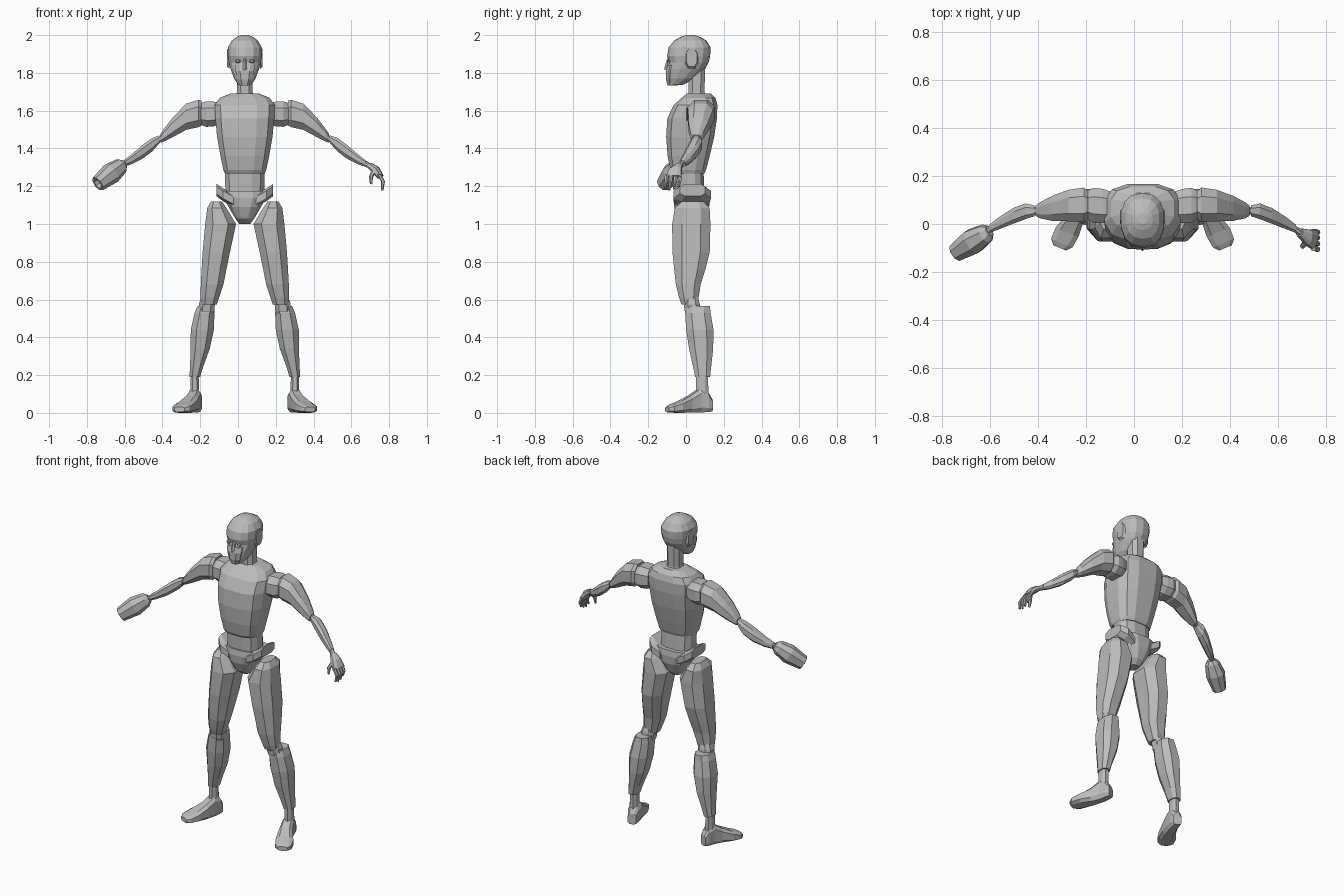
import bpy, bmesh, math
from mathutils import Vector

CX = 0.036  # body mid line
grey = bpy.data.materials.new("mannequin_grey")
grey.diffuse_color = (0.5, 0.5, 0.5, 1)


def loft(name, rings, normal=(0, 0, 1), n=8, e=0.8, side=1):
    """Skin rings (x, y, z, half_u, half_v) lying across the normal."""
    nv = Vector(normal).normalized()
    u = Vector((0, 0, 1)).cross(nv)
    u = u.normalized() if u.length > 1e-4 else Vector((1, 0, 0))
    v = nv.cross(u)
    bm = bmesh.new()
    loops = []
    for x, y, z, ru, rv in rings:
        loop = []
        for i in range(n):
            a = 2 * math.pi * (i + 0.5) / n
            c, s = math.cos(a), math.sin(a)
            p = Vector((x, y, z)) + u * ru * math.copysign(abs(c) ** e, c) \
                + v * rv * math.copysign(abs(s) ** e, s)
            loop.append(bm.verts.new((CX + side * p.x, p.y, p.z)))
        loops.append(loop)
    for a, b in zip(loops, loops[1:]):
        for i in range(n):
            j = (i + 1) % n
            bm.faces.new((a[i], a[j], b[j], b[i]))
    bm.faces.new(loops[0])
    bm.faces.new(loops[-1])
    bmesh.ops.recalc_face_normals(bm, faces=bm.faces)
    me = bpy.data.meshes.new(name)
    bm.to_mesh(me)
    bm.free()
    me.materials.append(grey)
    ob = bpy.data.objects.new(name, me)
    bpy.context.collection.objects.link(ob)
    return ob


def column(name, rows, n=12, e=0.75):
    """Centred upright part from rows (z, half_width, y_front, y_back)."""
    return loft(name, [(0, (a + b) / 2, z, w, (b - a) / 2) for z, w, a, b in rows], n=n, e=e)


# Head, face and neck
column("head", [(1.735, .035, -.095, -.02), (1.77, .058, -.104, .05),
                (1.82, .077, -.102, .10), (1.855, .086, -.09, .12),
                (1.89, .092, -.1, .128), (1.935, .092, -.092, .13),
                (1.972, .07, -.062, .108), (1.992, .042, -.025, .07),
                (2.0, .02, 0, .045)], n=14, e=.85)
column("face_plate", [(1.733, .026, -.1, -.04), (1.765, .042, -.108, -.04),
                      (1.81, .052, -.109, -.04), (1.842, .056, -.098, -.04)], n=8)
column("nose", [(1.815, .014, -.113, -.06), (1.83, .011, -.114, -.06),
                (1.875, .008, -.1, -.06)], n=6)
column("neck", [(1.66, .055, .005, .11), (1.70, .044, .01, .1), (1.83, .045, .01, .105)], n=8)

# Torso, waist and pelvis
column("torso", [(1.268, .108, -.075, .1), (1.285, .116, -.085, .108),
                 (1.36, .132, -.1, .128), (1.46, .15, -.108, .152),
                 (1.56, .16, -.102, .167), (1.63, .163, -.068, .169),
                 (1.668, .135, -.025, .158), (1.692, .075, .005, .13)], e=.68)
column("waist", [(1.15, .105, -.055, .1), (1.28, .108, -.06, .095)])
column("pelvis", [(1.0, .03, .0, .07), (1.03, .052, -.04, .1),
                  (1.09, .088, -.065, .125), (1.14, .118, -.07, .13),
                  (1.175, .122, -.065, .125)])

ALONG_X = (1, 0, 0)
for s, tag in ((-1, "right_"), (1, "left_")):
    # Eyes and ears
    loft(tag + "eye", [(.037, -.093, 1.862, .014, .01), (.037, -.1, 1.862, .008, .006)],
         (0, -1, 0), side=s)
    loft(tag + "ear", [(.08, .03, 1.875, .036, .058), (.094, .03, 1.88, .03, .05)],
         ALONG_X, side=s)
    # Hip plate
    loft(tag + "hip_plate", [(.06, .032, 1.125, .095, .035), (.115, .033, 1.155, .104, .036),
                             (.15, .035, 1.18, .07, .034)], ALONG_X, e=.6, side=s)
    # Leg
    loft(tag + "thigh", [(.15, .035, 1.12, .03, .06), (.148, .033, 1.085, .054, .098),
                         (.128, .028, 1.0, .087, .108), (.151, .027, .85, .077, .105),
                         (.163, .02, .76, .07, .088), (.173, .012, .68, .064, .07),
                         (.185, .015, .61, .052, .055), (.19, .018, .575, .045, .045)], side=s)
    loft(tag + "knee", [(.203, .04, .5, .03, .03), (.203, .035, .54, .045, .045),
                        (.2, .03, .58, .045, .045), (.195, .03, .63, .03, .03)], side=s)
    loft(tag + "shin", [(.208, .062, .565, .045, .068), (.213, .063, .53, .056, .072),
                        (.225, .073, .44, .065, .077), (.236, .08, .34, .054, .068),
                        (.254, .085, .25, .038, .052), (.265, .088, .19, .03, .042)], side=s)
    loft(tag + "ankle", [(.265, .085, .08, .026, .036), (.265, .085, .2, .022, .034)], side=s)
    loft(tag + "foot", [(.25, .134, .04, .026, .034), (.256, .11, .058, .034, .056),
                        (.266, .07, .065, .036, .066), (.285, .02, .047, .042, .048),
                        (.316, -.035, .031, .054, .032), (.338, -.08, .022, .05, .022),
                        (.346, -.1, .018, .03, .014)], (.09, -.22, 0), e=.6, side=s)
    # Arm
    loft(tag + "shoulder", [(.135, .07, 1.585, .07, .06), (.165, .075, 1.582, .076, .07),
                            (.205, .078, 1.582, .078, .072), (.235, .08, 1.582, .06, .06)],
         ALONG_X, side=s)
    loft(tag + "upper_arm", [(.228, .08, 1.587, .06, .07), (.245, .08, 1.585, .077, .077),
                             (.31, .077, 1.568, .07, .074), (.38, .065, 1.513, .055, .056),
                             (.43, .057, 1.468, .035, .035), (.447, .055, 1.453, .022, .024)],
         ALONG_X, side=s)
    loft(tag + "elbow", [(.435, .055, 1.462, .017, .018), (.465, .055, 1.437, .017, .018)],
         ALONG_X, side=s)
    loft(tag + "forearm", [(.452, .055, 1.448, .024, .022), (.49, .053, 1.42, .035, .038),
                           (.54, .034, 1.383, .035, .039), (.60, .003, 1.342, .027, .028),
                           (.64, -.02, 1.32, .018, .018)], ALONG_X, side=s)
    loft(tag + "wrist", [(.63, -.017, 1.325, .014, .014), (.665, -.04, 1.305, .014, .014)],
         (.13, -.08, -.07), side=s)

# Hollow cannon on the right arm
loft("arm_cannon", [(.64, -.028, 1.318, .024, .024), (.656, -.04, 1.308, .042, .042),
                    (.708, -.072, 1.268, .056, .056), (.778, -.118, 1.212, .04, .042),
                    (.778, -.118, 1.212, .028, .029), (.75, -.1, 1.234, .022, .022)],
     (.13, -.085, -.1), e=.9, side=-1)

# Open hand on the left arm
loft("palm", [(.655, -.035, 1.315, .018, .018), (.69, -.055, 1.29, .034, .022),
              (.718, -.066, 1.25, .044, .016)], (.5, -.1, -.8))
for i, drop in enumerate((.055, .068, .072, .064)):
    y = -.03 - .024 * i
    loft("finger_%d" % (i + 1), [(.712, y, 1.262, .011, .011), (.732, y - .004, 1.225, .01, .01),
                                 (.728, y - .01, 1.25 - drop, .006, .006)], (.1, 0, -1), n=6)
loft("thumb", [(.685, -.07, 1.285, .013, .013), (.668, -.092, 1.25, .011, .011),
               (.668, -.098, 1.212, .006, .006)], (-.1, -.3, -1), n=6)
